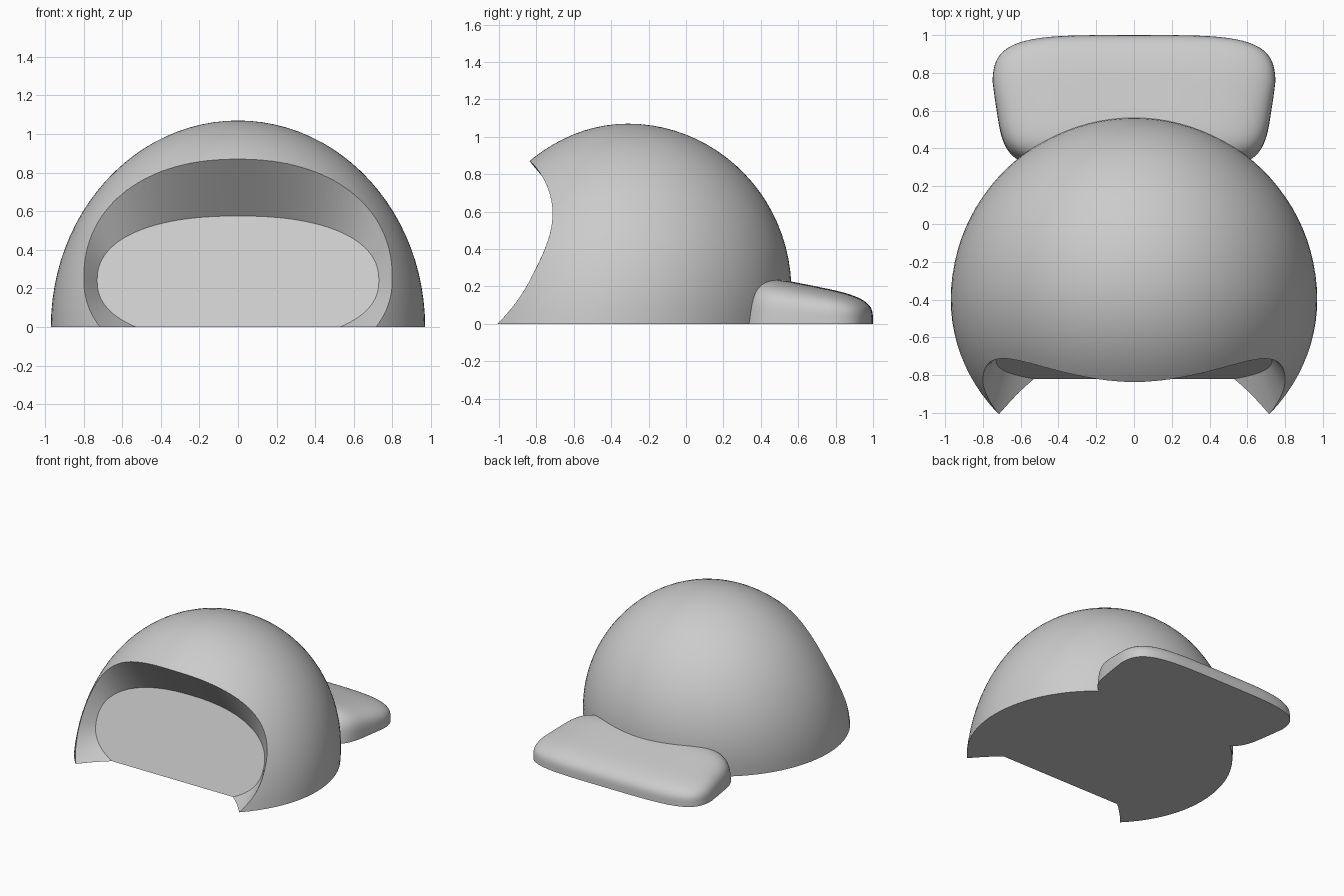
import bpy, bmesh, math

cube = bpy.data.objects.get("Cube")
if cube:
    bpy.data.objects.remove(cube, do_unlink=True)

grey = bpy.data.materials.new("plain_grey")
grey.use_nodes = True
grey.diffuse_color = (0.6, 0.6, 0.6, 1)
grey.node_tree.nodes["Principled BSDF"].inputs["Base Color"].default_value = (0.6, 0.6, 0.6, 1)

WIDTH, HEIGHT, FRONT, BACK = 0.97, 1.07, 0.9, 0.95


def spow(v, e):
    return math.copysign(abs(v) ** e, v)


def centre_y(z):
    # the dome flares towards its front base
    return -0.31 - 0.09 * (1 - z / HEIGHT) ** 2


def dome_front_y(x, z):
    return centre_y(z) - FRONT * math.sqrt(max(0, 1 - (x / WIDTH) ** 2 - (z / HEIGHT) ** 2))


def finish(name, bm):
    bmesh.ops.recalc_face_normals(bm, faces=bm.faces)
    mesh = bpy.data.meshes.new(name)
    bm.to_mesh(mesh)
    bm.free()
    mesh.materials.append(grey)
    obj = bpy.data.objects.new(name, mesh)
    bpy.context.collection.objects.link(obj)
    return obj


def activate(obj):
    bpy.ops.object.select_all(action="DESELECT")
    obj.select_set(True)
    bpy.context.view_layer.objects.active = obj


def half_ball(shape):
    # upper half of a ball, reshaped point by point and closed underneath
    bm = bmesh.new()
    bmesh.ops.create_uvsphere(bm, u_segments=96, v_segments=48, radius=1)
    bmesh.ops.delete(bm, geom=[v for v in bm.verts if v.co.z < -0.001], context="VERTS")
    for v in bm.verts:
        v.co = shape(*v.co)
    bmesh.ops.contextual_create(bm, geom=[e for e in bm.edges if e.is_boundary])
    return bm


# Dome shell
def dome_shape(x, y, z):
    h = max(0, z) * HEIGHT
    return x * WIDTH, centre_y(h) + y * (FRONT if y < 0 else BACK), h


dome = finish("dome", half_ball(dome_shape))


# Flared front opening: tilted inner wall, rim on the dome, then straight forward
def opening_cutter(count=128):
    loops = [[], [], []]
    for i in range(count):
        a = 2 * math.pi * i / count
        c, s = math.cos(a), math.sin(a)
        xi = 0.73 * spow(c, 2 / 2.3)
        zi = 0.24 + (0.335 if s > 0 else 0.318) * spow(s, 2 / 2.3)
        xo = 0.8 * spow(c, 2 / 2.2)
        zo = 0.25 + (0.62 if s > 0 else 0.5) * spow(s, 2 / 2.2)
        inner = (xi, -0.82 + 0.4 * zi, zi)
        rim = (xo, dome_front_y(xo, zo), zo)
        outer = [p + 1.35 * (q - p) for p, q in zip(inner, rim)]
        loops[0].append(inner)
        loops[1].append(outer)
        loops[2].append((outer[0], -2, outer[2]))
    bm = bmesh.new()
    rings = [[bm.verts.new(p) for p in loop] for loop in loops]
    for r, q in zip(rings, rings[1:]):
        for i in range(count):
            j = (i + 1) % count
            bm.faces.new((r[i], r[j], q[j], q[i]))
    bm.faces.new(rings[0])
    bm.faces.new(rings[-1])
    return finish("opening_cutter", bm)


cutter = opening_cutter()
cutter.hide_render = True
cut = dome.modifiers.new("opening", "BOOLEAN")
cut.operation = "DIFFERENCE"
cut.solver = "EXACT"
cut.object = cutter
activate(dome)
bpy.ops.object.modifier_apply(modifier=cut.name)
bpy.data.objects.remove(cutter, do_unlink=True)


# Rounded slab at the back, sloping down to its rear edge, with a leaning front face
def slab_shape(x, y, z):
    flat = math.hypot(x, y)
    c, s = (x / flat, y / flat) if flat > 1e-6 else (0, 0)
    r = spow(min(1, flat), 0.5)
    rise = max(0, z) ** 0.5
    depth, e = (0.335, 2 / 4.2) if s > 0 else (0.385, 2 / 5)
    py = 0.665 + depth * r * spow(s, e) * (1 if s > 0 else 1 - 0.14 * rise)
    taper = 1 - 0.07 * max(0, (0.75 - py) / 0.35)
    px = 0.75 * taper * r * spow(c, e)
    top = 0.255 - 0.2 * (py - 0.42)
    return px, py, top * rise


slab = finish("back_slab", half_ball(slab_shape))

for obj in (dome, slab):
    activate(obj)
    bpy.ops.object.shade_smooth_by_angle(angle=math.radians(35))
